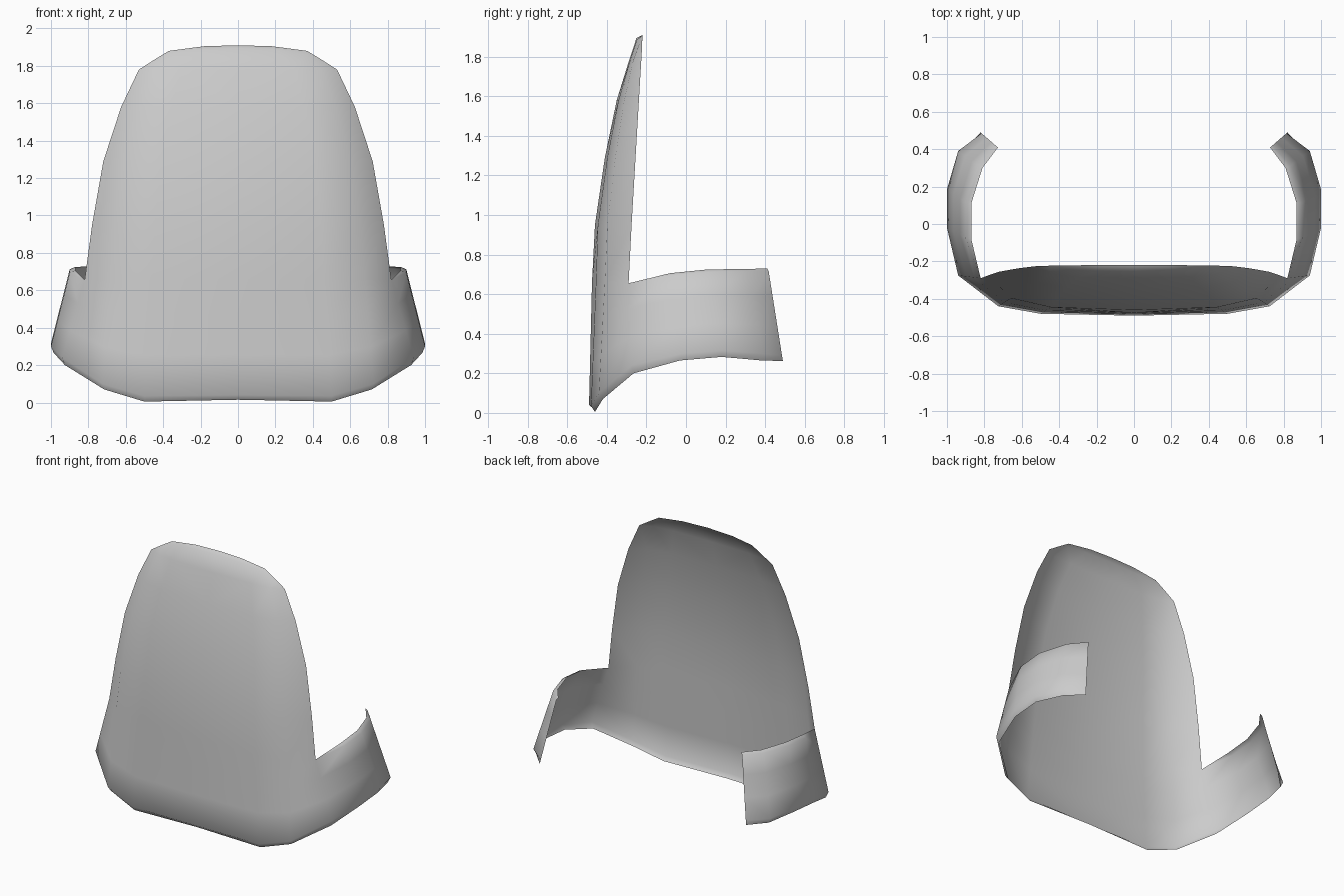
import bpy, bmesh
from mathutils import Vector

if "Cube" in bpy.data.objects:
    bpy.data.objects.remove(bpy.data.objects["Cube"])

# Half curves running from the centre of the back out to the tip of the side arm
lower_rim = [(0, -.46, .015), (.5, -.46, .005), (.715, -.42, .07), (.925, -.265, .2),
             (.985, -.03, .265), (.985, .18, .283), (.925, .38, .265), (.82, .49, .262)]
lower_edge = [(0, -.49, .04), (.5, -.48, .035), (.725, -.44, .1), (.94, -.275, .24),
              (1, -.02, .3), (1, .185, .315), (.94, .39, .3), (.815, .485, .29)]
arm_top = [(0, -.475, .66), (.46, -.455, .66), (.68, -.41, .66), (.82, -.29, .655),
           (.9, -.075, .695), (.9, .115, .712), (.837, .312, .716), (.738, .418, .715)]
arm_rim = [(.82, -.29, .655), (.87, -.08, .706), (.87, .11, .725),
           (.81, .3, .727), (.727, .41, .73)]

# Upper back sections: height, centre y, edge y, half width
upper = [(.95, -.46, -.275, .78), (1.29, -.41, -.255, .72),
         (1.58, -.35, -.238, .625), (1.78, -.288, -.226, .53)]
crown = [(0, -.25, 1.895), (.2, -.248, 1.888), (.365, -.237, 1.862), (.452, -.223, 1.83)]
crown_rim = [(0, -.22, 1.91), (.18, -.22, 1.905), (.37, -.221, 1.88), (.452, -.223, 1.83)]


def blend(a, b, t):
    return [Vector(p).lerp(Vector(q), t) for p, q in zip(a, b)]


def section(z, yc, ye, w):
    return [(w * f, ye + (yc - ye) * g, z)
            for f, g in zip((0, .57, .84, 1), (1, .92, .66, 0))]


def strip(bm, a, b):
    """Bridge two rows of points with quads."""
    for i in range(len(a) - 1):
        pts = []
        for p in (a[i], a[i + 1], b[i + 1], b[i]):
            if not any((Vector(p) - Vector(q)).length < 1e-5 for q in pts):
                pts.append(p)
        bm.faces.new([bm.verts.new(p) for p in pts])


# Back panel with wrap-around arms, one open shell
bm = bmesh.new()
rows = [lower_rim, lower_edge, blend(lower_edge, arm_top, .35),
        blend(lower_edge, arm_top, .7), arm_top]
for a, b in zip(rows, rows[1:]):
    strip(bm, a, b)
strip(bm, arm_top[3:], arm_rim)
rows = [arm_top[:4]] + [section(*u) for u in upper] + [crown, crown_rim]
for a, b in zip(rows, rows[1:]):
    strip(bm, a, b)
bmesh.ops.remove_doubles(bm, verts=bm.verts, dist=1e-4)
bmesh.ops.recalc_face_normals(bm, faces=bm.faces)
bm.faces.ensure_lookup_table()
# Front faces point towards -y
if bm.faces[7].normal.y > 0:
    bmesh.ops.reverse_faces(bm, faces=bm.faces)
for f in bm.faces:
    f.smooth = True

mesh = bpy.data.meshes.new("back_shell")
bm.to_mesh(mesh)
bm.free()
shell = bpy.data.objects.new("back_shell", mesh)
bpy.context.collection.objects.link(shell)
mirror = shell.modifiers.new("mirror", 'MIRROR')
mirror.use_clip = True
